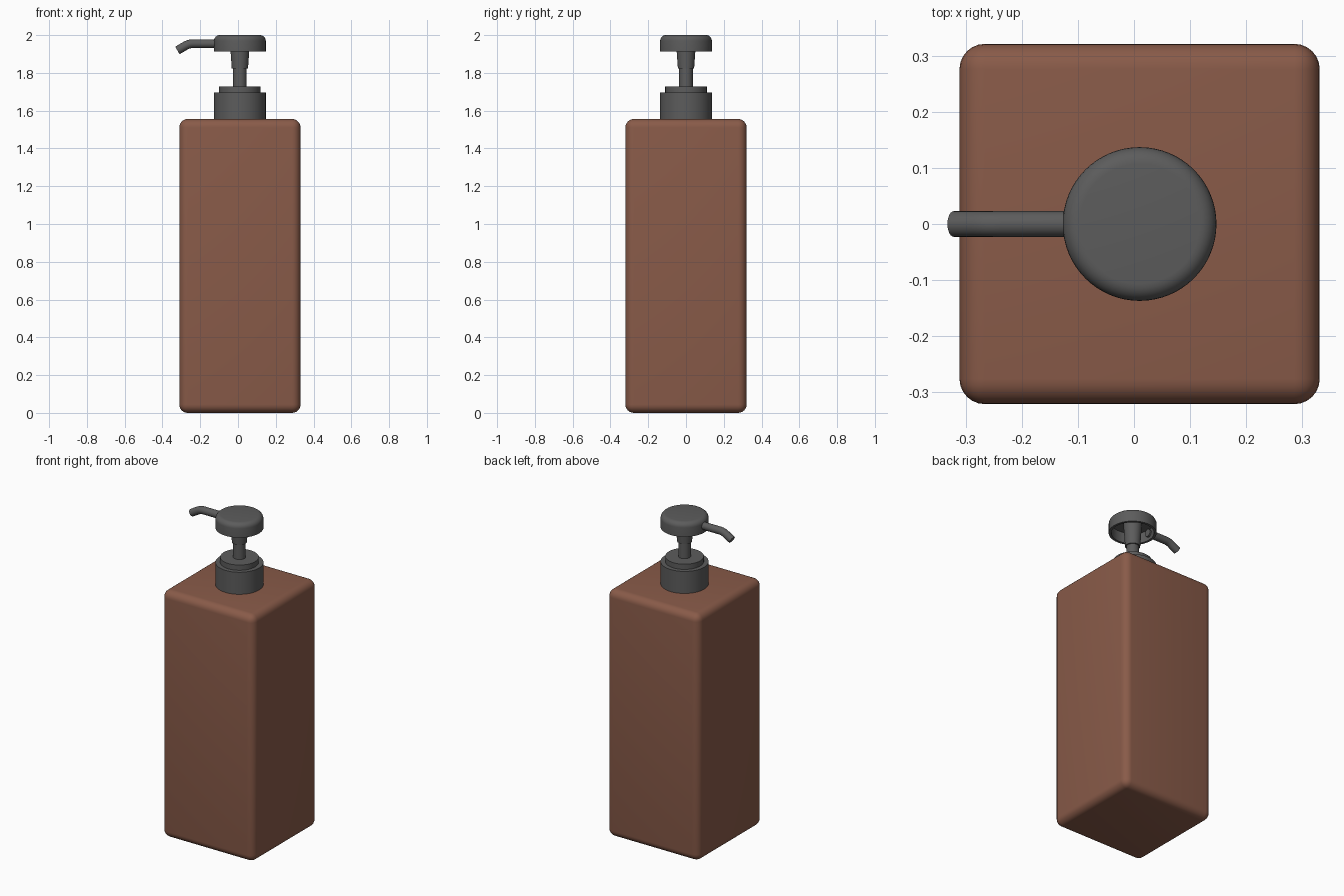
import bpy, bmesh, math

if "Cube" in bpy.data.objects:
    bpy.data.objects.remove(bpy.data.objects["Cube"])

CX = 0.01  # bottle axis


def material(name, rgb):
    m = bpy.data.materials.new(name)
    m.diffuse_color = (*rgb, 1)
    m.use_nodes = True
    m.node_tree.nodes["Principled BSDF"].inputs["Base Color"].default_value = m.diffuse_color
    return m


brown = material("brown plastic", (0.25, 0.104, 0.066))
grey = material("dark grey plastic", (0.107, 0.107, 0.107))


def finish(bm, name, mat):
    bmesh.ops.recalc_face_normals(bm, faces=bm.faces)
    me = bpy.data.meshes.new(name)
    bm.to_mesh(me)
    bm.free()
    ob = bpy.data.objects.new(name, me)
    bpy.context.collection.objects.link(ob)
    me.materials.append(mat)
    bpy.ops.object.select_all(action='DESELECT')
    ob.select_set(True)
    bpy.context.view_layer.objects.active = ob
    bpy.ops.object.shade_smooth_by_angle(angle=math.radians(35))
    return ob


def lathe(name, profile, mat, n=64):
    """Spin (radius, z) points around the bottle axis."""
    bm = bmesh.new()
    vs = [bm.verts.new((CX + r, 0, z)) for r, z in profile]
    es = [bm.edges.new(p) for p in zip(vs, vs[1:])]
    bmesh.ops.spin(bm, geom=vs + es, cent=(CX, 0, 0), axis=(0, 0, 1),
                   angle=2 * math.pi, steps=n, use_merge=True)
    bmesh.ops.remove_doubles(bm, verts=bm.verts, dist=1e-5)
    return finish(bm, name, mat)


# Square bottle with rounded edges
bm = bmesh.new()
bmesh.ops.create_cube(bm, size=1)
for v in bm.verts:
    v.co = (CX + v.co.x * 0.642, v.co.y * 0.642, (v.co.z + 0.5) * 1.556)
bmesh.ops.bevel(bm, geom=bm.edges[:], offset=0.045, segments=6,
                profile=0.5, affect='EDGES')
finish(bm, "bottle", brown)

# Screw collar with stepped top
lathe("collar", [(0, 1.55), (0.137, 1.55), (0.137, 1.695), (0.11, 1.695),
                 (0.11, 1.728), (0, 1.728)], grey)

# Plunger stem and tapered sleeve
lathe("stem", [(0, 1.72), (0.036, 1.72), (0.036, 1.85), (0, 1.85)], grey, 48)
lathe("sleeve", [(0, 1.823), (0.043, 1.823), (0.054, 1.98), (0, 1.98)], grey, 48)

# Hollow pump head with rounded top edge
r = 0.03
rim = [(0.137 - r + r * math.cos(a), 2 - r + r * math.sin(a))
       for a in (math.pi / 2 * i / 6 for i in range(7))]
lathe("pump_head", [(0, 1.985), (0.122, 1.98), (0.122, 1.913), (0.137, 1.913)]
      + rim + [(0, 2.0)], grey)

# Spout: tube swept along a path that bends down 30 degrees
z0, R, bend = 1.955, 0.08, math.radians(30)
path = [(-0.10, z0, 0)]
path += [(-0.237 - R * math.sin(bend * i / 6), z0 - R * (1 - math.cos(bend * i / 6)),
          bend * i / 6) for i in range(7)]
path.append((-0.321, 1.919, bend))
bm = bmesh.new()
rings, N, tr = [], 24, 0.023
for x, z, t in path:
    rings.append([bm.verts.new((x - tr * math.sin(t) * math.cos(2 * math.pi * k / N),
                                tr * math.sin(2 * math.pi * k / N),
                                z + tr * math.cos(t) * math.cos(2 * math.pi * k / N)))
                  for k in range(N)])
for a, b in zip(rings, rings[1:]):
    for k in range(N):
        j = (k + 1) % N
        bm.faces.new((a[k], a[j], b[j], b[k]))
bm.faces.new(rings[0])
bm.faces.new(rings[-1])
finish(bm, "spout", grey)
